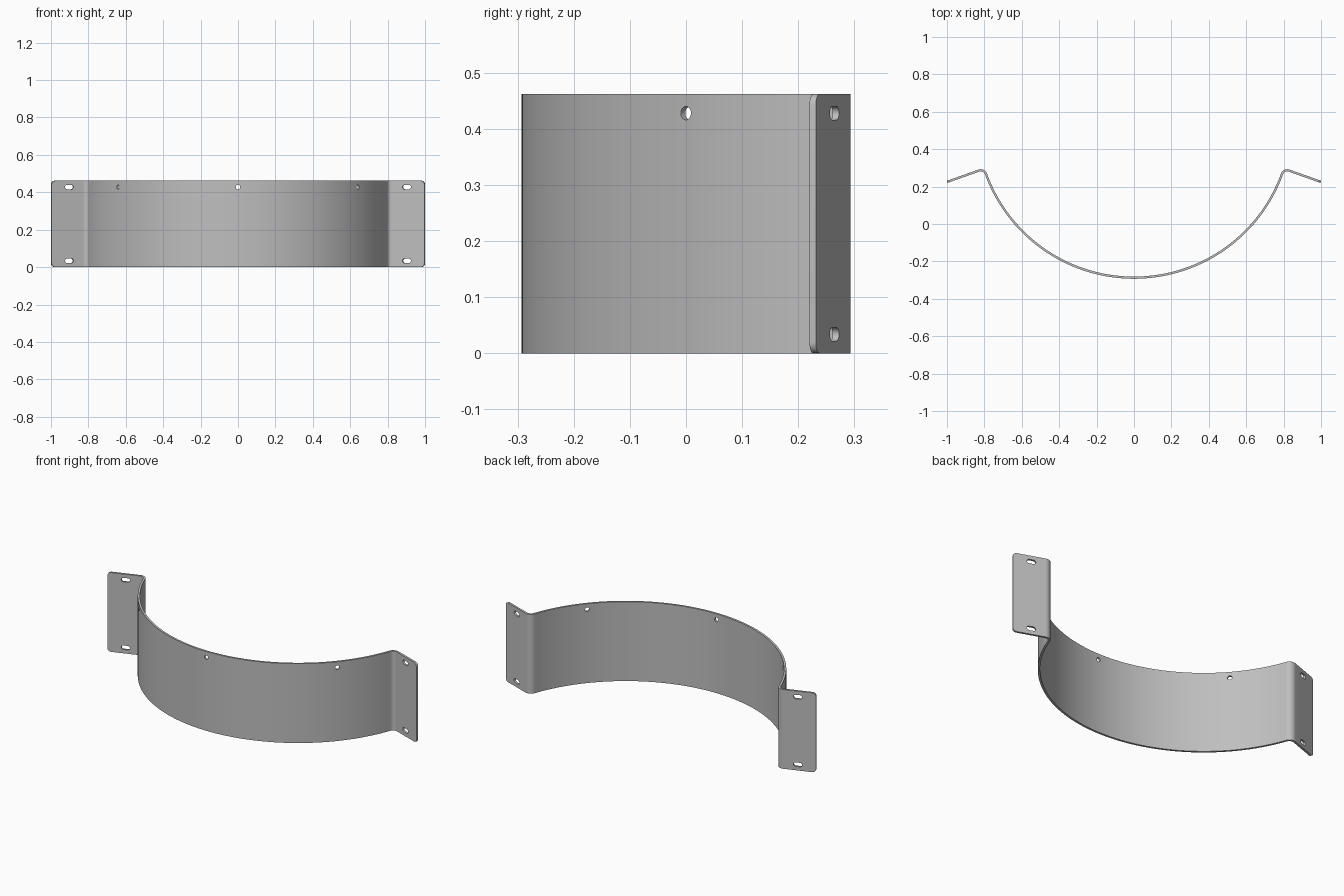
import bpy, bmesh, math
from mathutils import Matrix, Vector

if "Cube" in bpy.data.objects:
    bpy.data.objects.remove(bpy.data.objects["Cube"])

H = 0.462            # height of the strap
T = 0.012            # sheet thickness
R, CY = 0.842, 0.555 # saddle arc radius and centre (middle of sheet)
r = 0.03             # bend radius (middle of sheet)
TILT = math.radians(19.5)
TIP_X = 0.998
SLOT_X, HOLE_LOW, HOLE_HIGH = 0.904, 0.034, 0.428

# Bend centre: circle tangent to the saddle arc
by = 0.257
bx = math.sqrt((R + r) ** 2 - (CY - by) ** 2)
theta = math.atan2(bx, CY - by)

# Right half of the centre line as (point, normal)
half = []
N, M = 40, 12
for i in range(N + 1):
    a = theta * i / N
    n = Vector((-math.sin(a), math.cos(a)))
    half.append((Vector((0, CY)) - n * R, n))
for i in range(1, M + 1):
    a = theta + (-TILT - theta) * i / M
    n = Vector((-math.sin(a), math.cos(a)))
    half.append((Vector((bx, by)) + n * r, n))
start, n = half[-1]
tip = start + Vector((1, -math.tan(TILT))) * (TIP_X - start.x)
half.append((tip, n))


def flip(v):
    return Vector((-v.x, v.y))


path = [(flip(p), flip(n)) for p, n in reversed(half[1:])] + half

steel = bpy.data.materials.new("grey steel")
steel.diffuse_color = (0.52, 0.52, 0.52, 1)
steel.use_nodes = True
steel.node_tree.nodes["Principled BSDF"].inputs["Base Color"].default_value = steel.diffuse_color

# Bent strap: rectangular section swept along the centre line
bm = bmesh.new()
rings = []
for p, n in path:
    a, b = p - n * T / 2, p + n * T / 2
    rings.append([bm.verts.new((q.x, q.y, z))
                  for q, z in ((a, 0), (b, 0), (b, H), (a, H))])
for s, e in zip(rings, rings[1:]):
    for k in range(4):
        j = (k + 1) % 4
        bm.faces.new((s[k], s[j], e[j], e[k]))
bm.faces.new(rings[0])
bm.faces.new(rings[-1])
# Rounded flange corners
corners = [bm.edges.get((ring[i], ring[j]))
           for ring in (rings[0], rings[-1]) for i, j in ((0, 1), (2, 3))]
bmesh.ops.bevel(bm, geom=corners, offset=0.02, segments=6, profile=0.5,
                affect='EDGES')
bmesh.ops.recalc_face_normals(bm, faces=bm.faces)
mesh = bpy.data.meshes.new("mounting_strap")
bm.to_mesh(mesh)
bm.free()
mesh.materials.append(steel)
strap = bpy.data.objects.new("mounting_strap", mesh)
bpy.context.collection.objects.link(strap)

# Cutters: round holes and stadium-shaped slots through the sheet
cut = bmesh.new()


def add_cutter(point, normal, z, radius, stretch):
    out = Vector((normal.x, normal.y, 0)).normalized()
    up = Vector((0, 0, 1))
    side = up.cross(out)
    centre = Vector((point.x, point.y, z))
    loops = []
    for d in (-0.02, 0.02):
        loop = []
        for k in range(24):
            a = 2 * math.pi * (k + 0.5) / 24
            u = radius * math.cos(a) + math.copysign(stretch, math.cos(a))
            loop.append(cut.verts.new(centre + out * d + side * u
                                      + up * radius * math.sin(a)))
        loops.append(loop)
    for k in range(24):
        j = (k + 1) % 24
        cut.faces.new((loops[0][k], loops[0][j], loops[1][j], loops[1][k]))
    cut.faces.new(loops[0])
    cut.faces.new(loops[1])


for deg in (-49.1, 0, 49.1):
    a = math.radians(deg)
    n = Vector((-math.sin(a), math.cos(a)))
    add_cutter(Vector((0, CY)) - n * R, n, HOLE_HIGH, 0.012, 0)
slot = start + Vector((1, -math.tan(TILT))) * (SLOT_X - start.x)
slot_n = half[-1][1]
for z in (HOLE_LOW, HOLE_HIGH):
    add_cutter(slot, slot_n, z, 0.012, 0.012)
    add_cutter(flip(slot), flip(slot_n), z, 0.012, 0.012)
bmesh.ops.recalc_face_normals(cut, faces=cut.faces)
cut_mesh = bpy.data.meshes.new("hole_cutter")
cut.to_mesh(cut_mesh)
cut.free()
cutter = bpy.data.objects.new("hole_cutter", cut_mesh)
cutter.hide_render = True
bpy.context.collection.objects.link(cutter)

mod = strap.modifiers.new("holes", 'BOOLEAN')
mod.operation = 'DIFFERENCE'
mod.solver = 'EXACT'
mod.object = cutter
bpy.context.view_layer.objects.active = strap
strap.select_set(True)
bpy.ops.object.modifier_apply(modifier=mod.name)
bpy.data.objects.remove(cutter)
bpy.ops.object.shade_smooth_by_angle(angle=math.radians(30))
